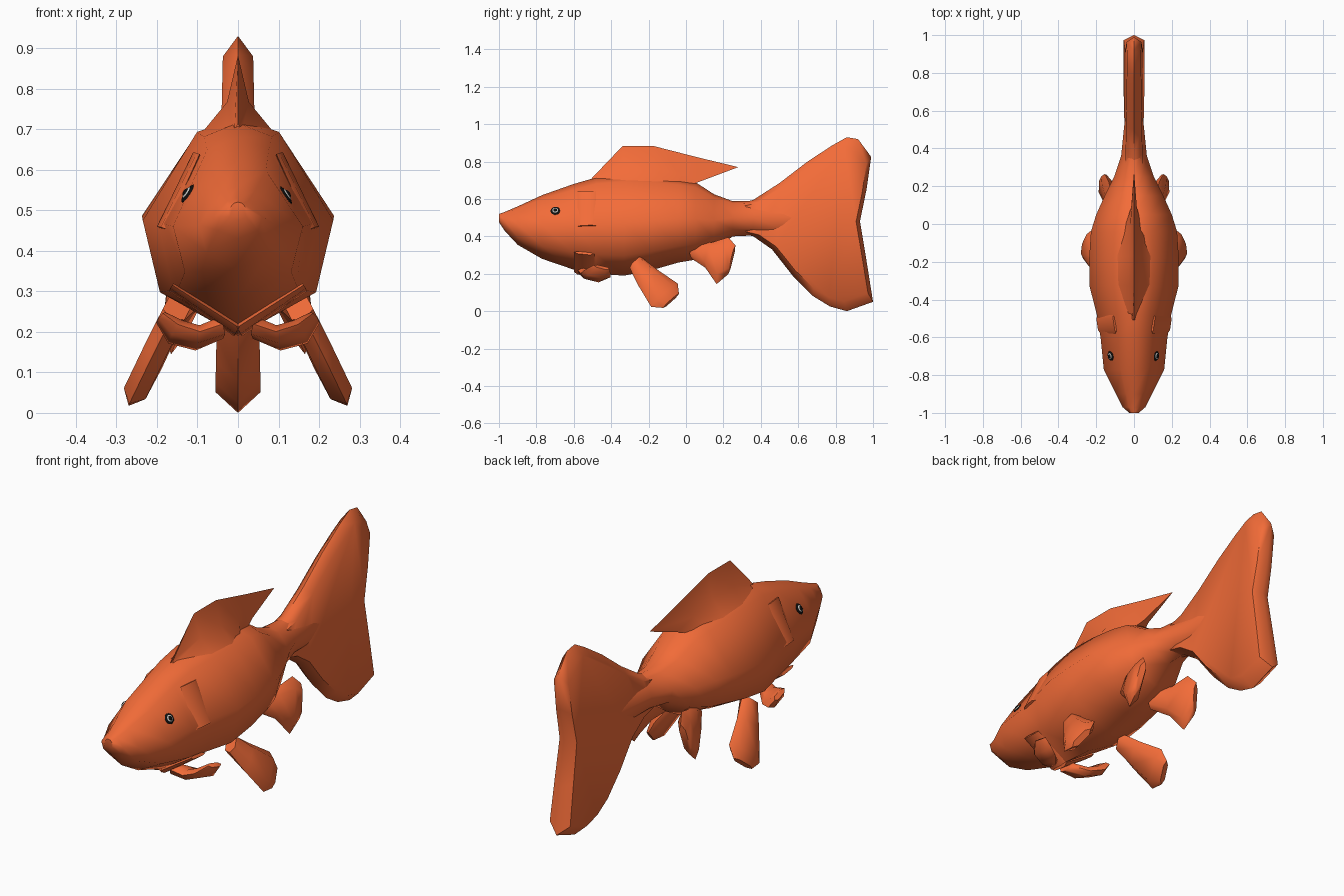
import bpy, bmesh, math
from mathutils import Vector

if "Cube" in bpy.data.objects:
    bpy.data.objects.remove(bpy.data.objects["Cube"])


def material(name, rgb):
    m = bpy.data.materials.new(name)
    m.diffuse_color = (*rgb, 1)
    m.use_nodes = True
    m.node_tree.nodes["Principled BSDF"].inputs["Base Color"].default_value = m.diffuse_color
    return m


ORANGE = material("orange_scales", (0.9, 0.15, 0.04))
BLACK = material("eye_black", (0.005, 0.005, 0.005))
WHITE = material("eye_white", (0.6, 0.6, 0.57))


def finish(bm, name, mat=ORANGE, angle=60, mirror=False):
    bmesh.ops.recalc_face_normals(bm, faces=bm.faces)
    me = bpy.data.meshes.new(name)
    bm.to_mesh(me)
    bm.free()
    ob = bpy.data.objects.new(name, me)
    bpy.context.collection.objects.link(ob)
    me.materials.append(mat)
    bpy.ops.object.select_all(action='DESELECT')
    bpy.context.view_layer.objects.active = ob
    ob.select_set(True)
    bpy.ops.object.shade_smooth_by_angle(angle=math.radians(angle))
    if mirror:
        ob.modifiers.new("mirror", 'MIRROR').use_mirror_merge = False
    return ob


def loft(rings, name, **kw):
    bm = bmesh.new()
    vs = [[bm.verts.new(p) for p in r] for r in rings]
    n = len(rings[0])
    for a, b in zip(vs, vs[1:]):
        for i in range(n):
            j = (i + 1) % n
            bm.faces.new((a[i], a[j], b[j], b[i]))
    bm.faces.new(vs[0])
    bm.faces.new(vs[-1])
    return finish(bm, name, **kw)


def paddle(name, path, chord, widths, thick):
    """Flat six-sided section swept along a path, mirrored to both sides."""
    pts = [Vector(p) for p in path]
    c = Vector(chord).normalized()
    rings = []
    for i, (p, w) in enumerate(zip(pts, widths)):
        t = pts[min(i + 1, len(pts) - 1)] - pts[max(i - 1, 0)]
        n = t.cross(c).normalized() * thick / 2
        if i == len(pts) - 1:
            n *= 0.5
        h = c * w / 2
        rings.append([p + h, p + h * .6 + n, p - h * .6 + n,
                      p - h, p - h * .6 - n, p + h * .6 - n])
    return loft(rings, name, mirror=True)


# Body: y, half width, top, bottom
stations = [
    (-1.00, .025, .52, .475), (-.97, .06, .53, .43), (-.90, .095, .56, .355),
    (-.77, .16, .62, .28), (-.60, .177, .68, .222), (-.48, .197, .715, .20),
    (-.33, .235, .728, .19), (-.18, .237, .722, .22), (-.04, .228, .705, .26),
    (.05, .20, .69, .275), (.15, .155, .625, .33), (.25, .105, .588, .40),
    (.36, .068, .59, .405), (.52, .052, .60, .39), (.68, .03, .56, .42)]
section = [(0, 1), (.43, .935), (1, .53), (.82, .2), (0, 0),
           (-.82, .2), (-1, .53), (-.43, .935)]
body = loft([[(sx * w, y, b + sz * (t - b)) for sx, sz in section]
             for y, w, t, b in stations], "body")

# Tail fin: bevelled plate with its rim on the centre plane
outline = [(.28, .575), (.36, .595), (.5, .685), (.65, .80), (.78, .885),
           (.86, .93), (.92, .92), (.99, .825), (.965, .65), (.93, .48),
           (.965, .27), (1, .05), (.86, 0), (.77, .025), (.68, .08),
           (.57, .19), (.46, .33), (.36, .40), (.28, .42)]
bm = bmesh.new()
rim = [bm.verts.new((0, y, z)) for y, z in outline]
for s in (-1, 1):
    inner = [bm.verts.new((s * (.056 - .02 * z), .7 + .91 * (y - .7),
                           .47 + .89 * (z - .47))) for y, z in outline]
    for i in range(len(rim)):
        j = (i + 1) % len(rim)
        bm.faces.new((rim[i], rim[j], inner[j], inner[i]))
    bm.faces.new(inner)
finish(bm, "tail_fin")

# Dorsal fin: base y, base z, base half width, top y, top z
rows = []
for yb, zb, w, yt, zt in [(-.53, .68, .03, -.50, .715), (-.32, .69, .09, -.34, .882),
                          (-.17, .69, .09, -.17, .882), (-.08, .67, .07, .06, .823),
                          (-.04, .65, .05, .28, .77)]:
    ym, zm = yb + .4 * (yt - yb), zb + .4 * (zt - zb)
    rows.append([(-w, yb, zb), (-.3 * w, ym, zm), (0, yt, zt),
                 (.3 * w, ym, zm), (w, yb, zb)])
loft(rows, "dorsal_fin", angle=45)

# Paired fins on the underside
paddle("pectoral_fin",
       [(.15, -.27, .26), (.19, -.205, .18), (.235, -.115, .085), (.25, -.08, .055)],
       (-.35, .75, .66), [.09, .14, .2, .12], .06)
paddle("rear_fin",
       [(.07, .04, .33), (.12, .12, .30), (.15, .195, .27), (.165, .245, .275)],
       (-.12, .25, 1), [.1, .14, .26, .16], .06)
paddle("chest_fin",
       [(.04, -.54, .21), (.10, -.50, .185), (.155, -.475, .20), (.19, -.45, .235)],
       (.1, 1, -.25), [.08, .13, .15, .09], .045)

# Gill panels and chin lip
paddle("gill_cover", [(.186, -.53, .455), (.102, -.53, .64)],
       (.15, 1, .03), [.1, .1], .02)
paddle("chin_lip", [(0, -.545, .205), (.165, -.545, .31)],
       (0.05, 1, -.1), [.11, .11], .03)

# Eyes: nested flattened domes set on the head surface
bpy.context.view_layer.update()
for side, s in (("left", 1), ("right", -1)):
    hit, loc, nrm, _ = body.closest_point_on_mesh((s * .13, -.70, .545))
    rot = nrm.to_track_quat('Z', 'Y').to_matrix()
    for part, r, lift, mat in (("rim", .026, 0, BLACK), ("iris", .017, .003, WHITE),
                               ("pupil", .011, .006, BLACK)):
        bm = bmesh.new()
        bmesh.ops.create_uvsphere(bm, u_segments=16, v_segments=8, radius=r)
        for v in bm.verts:
            v.co.z *= .006 / r
            v.co = rot @ v.co + loc + nrm * lift
        finish(bm, f"{side}_eye_{part}", mat)
